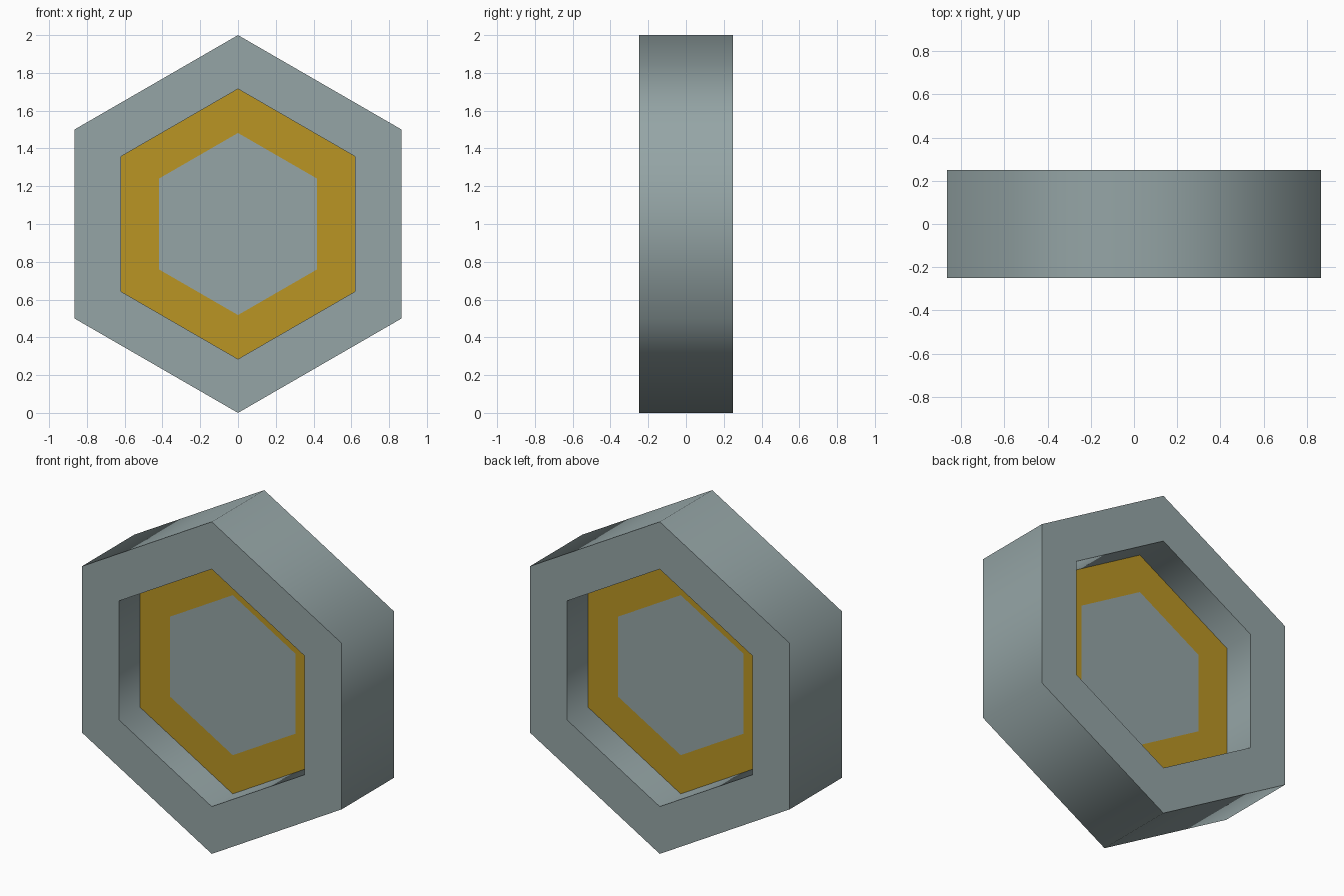
import bpy, bmesh, math

if "Cube" in bpy.data.objects:
    bpy.data.objects.remove(bpy.data.objects["Cube"])


def material(name, rgb):
    """Flat material from 0-255 sRGB values."""
    m = bpy.data.materials.new(name)
    lin = [((c / 255 + 0.055) / 1.055) ** 2.4 for c in rgb]
    m.diffuse_color = (*lin, 1.0)
    m.use_nodes = True
    m.node_tree.nodes["Principled BSDF"].inputs["Base Color"].default_value = m.diffuse_color
    return m


GREY, GOLD = 0, 1
materials = [material("grey", (149, 165, 166)), material("gold", (186, 149, 36))]

SIDES = 6
CENTRE_Z = 1.0

# (radius, y) hexagon loops from the front centre, around the rim, to the back centre
profile = [(0.482, -0.05), (0.715, -0.05), (0.715, -0.25), (1.0, -0.25),
           (1.0, 0.25), (0.715, 0.25), (0.715, 0.05), (0.482, 0.05)]

bm = bmesh.new()


def hex_loop(radius, y):
    return [bm.verts.new((radius * math.sin(i * math.tau / SIDES), y,
                          CENTRE_Z + radius * math.cos(i * math.tau / SIDES)))
            for i in range(SIDES)]


loops = [hex_loop(r, y) for r, y in profile]

# Bands between neighbouring loops; the recessed floor bands are gold
for band, (a, b) in enumerate(zip(loops, loops[1:])):
    for i in range(SIDES):
        j = (i + 1) % SIDES
        face = bm.faces.new((a[i], a[j], b[j], b[i]))
        face.material_index = GOLD if band in (0, len(loops) - 2) else GREY

# Grey centre panels, front and back
for loop in (loops[0], loops[-1]):
    bm.faces.new(loop).material_index = GREY

bmesh.ops.recalc_face_normals(bm, faces=bm.faces)

mesh = bpy.data.meshes.new("hexagonal_frame")
bm.to_mesh(mesh)
bm.free()
for m in materials:
    mesh.materials.append(m)
frame = bpy.data.objects.new("hexagonal_frame", mesh)
bpy.context.collection.objects.link(frame)

# Walls blend smoothly around the hexagon, rims stay sharp
bpy.context.view_layer.objects.active = frame
frame.select_set(True)
bpy.ops.object.shade_smooth_by_angle(angle=math.radians(75))
